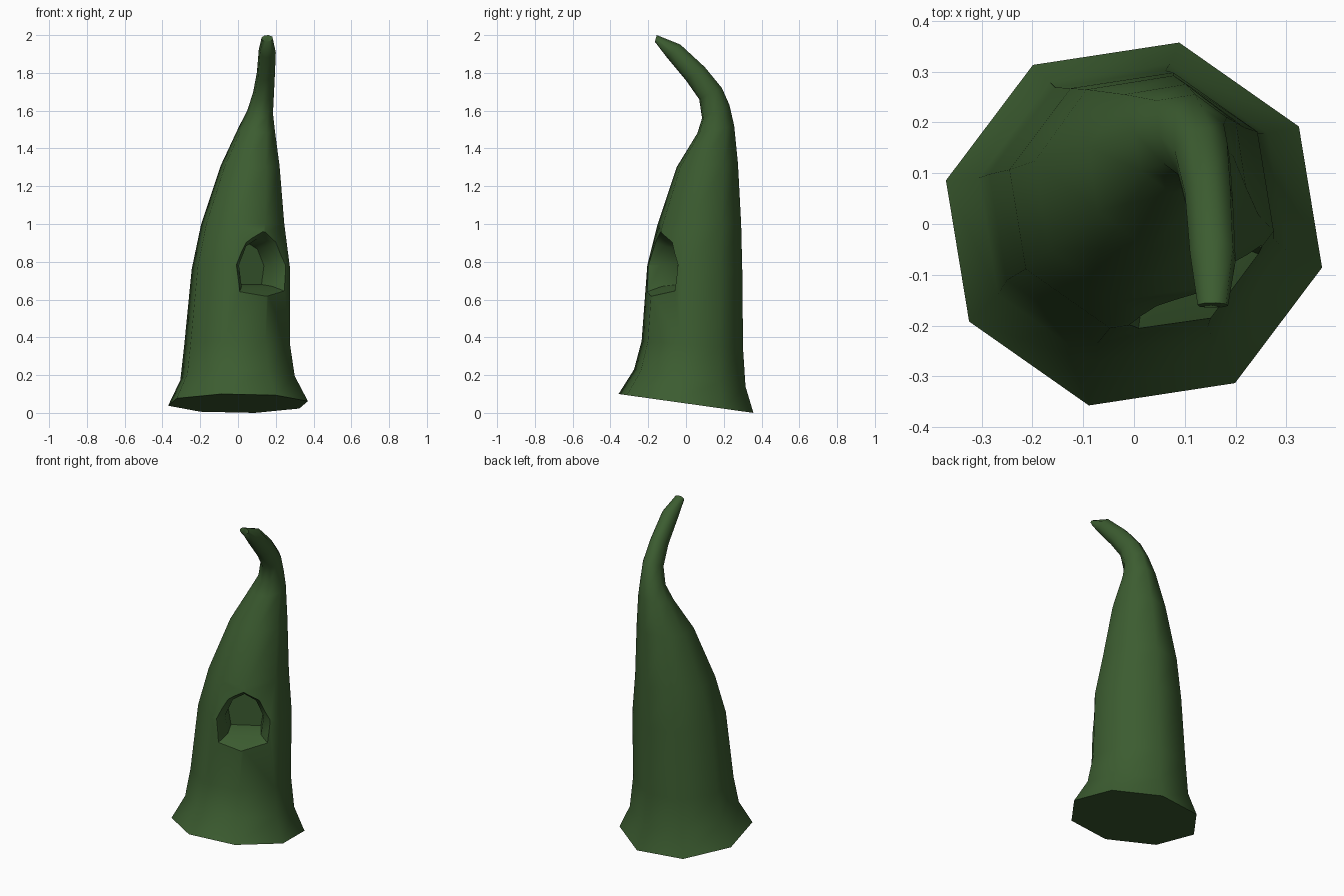
import bpy, bmesh, math
from mathutils import Vector

old = bpy.data.objects.get("Cube")
if old:
    bpy.data.objects.remove(old, do_unlink=True)

green = bpy.data.materials.new("moss_green")
green.use_nodes = True
colour = (0.045, 0.108, 0.030, 1)
green.diffuse_color = colour
green.node_tree.nodes["Principled BSDF"].inputs["Base Color"].default_value = colour


def loft(name, rings):
    """Skin a list of equal-length point rings and cap both ends."""
    bm = bmesh.new()
    loops = [[bm.verts.new(p) for p in ring] for ring in rings]
    n = len(loops[0])
    for low, high in zip(loops, loops[1:]):
        for i in range(n):
            j = (i + 1) % n
            bm.faces.new((low[i], low[j], high[j], high[i]))
    bm.faces.new(loops[0])
    bm.faces.new(loops[-1])
    bmesh.ops.recalc_face_normals(bm, faces=bm.faces)
    mesh = bpy.data.meshes.new(name)
    bm.to_mesh(mesh)
    bm.free()
    mesh.materials.append(green)
    obj = bpy.data.objects.new(name, mesh)
    bpy.context.collection.objects.link(obj)
    return obj


# Curled spire rings: x min, x max, front (y, z), back (y, z)
SPIRE = [
    (-.37, .37, -.357, .10, .357, 0),
    (-.305, .30, -.275, .23, .315, .14),
    (-.285, .275, -.235, .38, .302, .34),
    (-.245, .275, -.205, .78, .298, .75),
    (-.195, .245, -.15, 1.0, .292, 1.0),
    (-.09, .22, -.05, 1.3, .275, 1.32),
    (0, .195, .06, 1.48, .255, 1.52),
    (.05, .185, .085, 1.56, .23, 1.63),
    (.08, .19, .07, 1.66, .19, 1.72),
    (.10, .195, 0, 1.76, .10, 1.83),
    (.11, .20, -.10, 1.88, -.03, 1.95),
    (.125, .185, -.165, 1.965, -.155, 2.0),
]
SIDES = 8
TURN = math.radians(-13.5)
REACH = math.cos(TURN)


def spire_ring(x0, x1, yf, zf, yb, zb):
    front, back = Vector((0, yf, zf)), Vector((0, yb, zb))
    centre = (front + back) / 2 + Vector(((x0 + x1) / 2, 0, 0))
    across = Vector(((x1 - x0) / 2, 0, 0)) / REACH
    along = (back - front) / 2 / REACH
    angles = [TURN + math.tau * i / SIDES for i in range(SIDES)]
    return [centre + across * math.cos(a) + along * math.sin(a) for a in angles]


spire = loft("curled_spire", [spire_ring(*row) for row in SPIRE])

# Arched hollow with a flared mouth, facing the front left
ARCH = [(-.85, 0), (.85, 0), (1, .45), (.6, .85), (0, 1), (-.6, .85), (-1, .45)]
azimuth = math.radians(-60)
outward = Vector((math.cos(azimuth), math.sin(azimuth), 0))
sideways = Vector((-outward.y, outward.x, 0))


def arch_ring(depth, half_width, bottom, top):
    return [outward * depth + sideways * (.047 + s * half_width)
            + Vector((0, 0, bottom + t * (top - bottom))) for s, t in ARCH]


cutter = loft("hollow_cutter", [
    arch_ring(.02, .10, .68, .90),
    arch_ring(.119, .11, .67, .92),
    arch_ring(.23, .21, .62, .99),
    arch_ring(.34, .31, .57, 1.06),
])
cutter.hide_render = True

cut = spire.modifiers.new("hollow", "BOOLEAN")
cut.operation = "DIFFERENCE"
cut.solver = "EXACT"
cut.object = cutter
bpy.context.view_layer.objects.active = spire
spire.select_set(True)
bpy.ops.object.modifier_apply(modifier=cut.name)
bpy.data.objects.remove(cutter, do_unlink=True)

# Smooth skin with a crisp base rim
bpy.ops.object.shade_smooth_by_angle(angle=math.radians(60))
